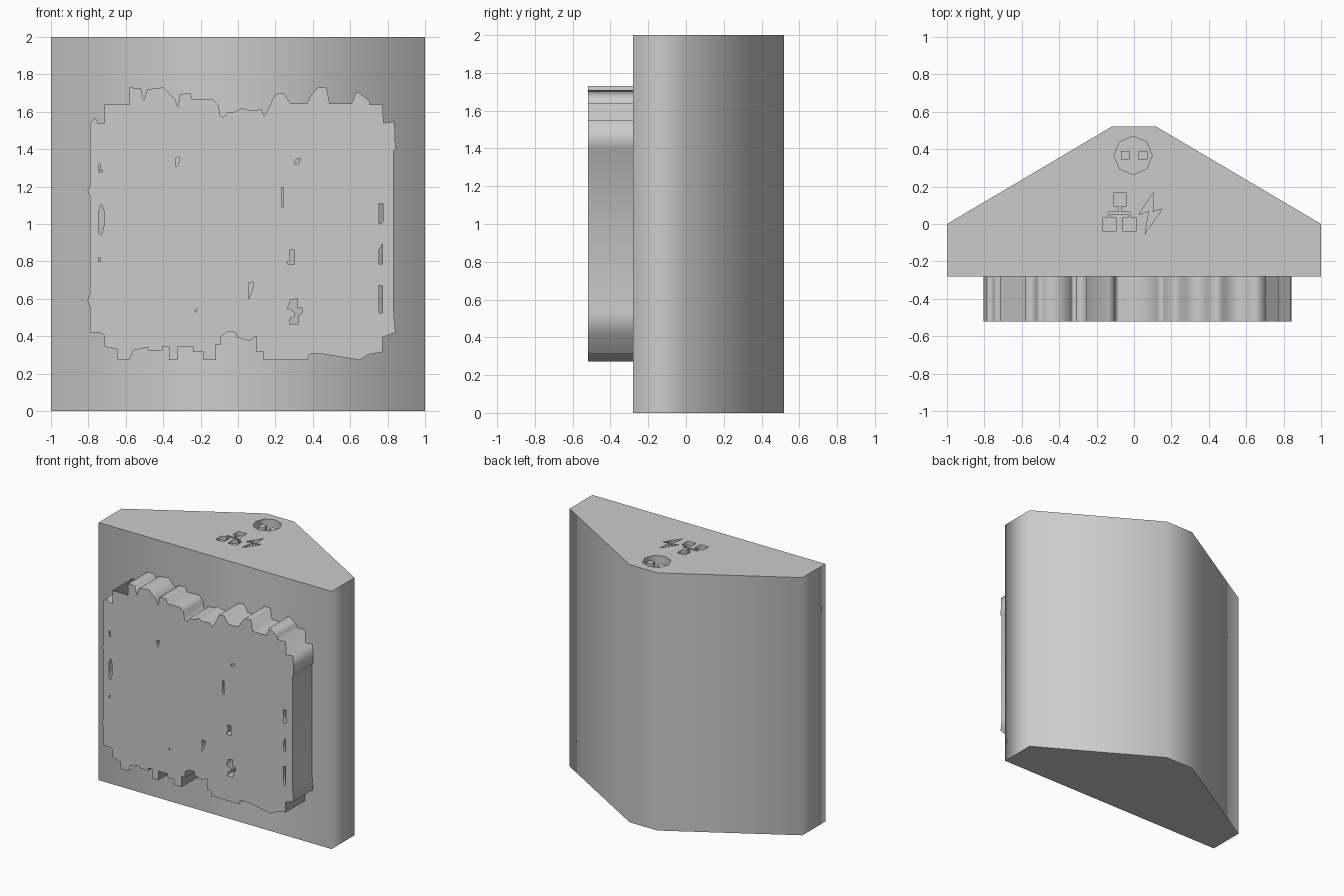
import bpy, math

grey = bpy.data.materials.new("mid_grey")
grey.diffuse_color = (0.6, 0.6, 0.6, 1)


def prism(name, loops, depth, location, upright=False):
    """Extrude flat outlines (inner loops become holes) to a solid mesh."""
    curve = bpy.data.curves.new(name, 'CURVE')
    curve.dimensions = '2D'
    curve.fill_mode = 'BOTH'
    curve.extrude = depth / 2
    for pts in loops:
        s = curve.splines.new('POLY')
        s.points.add(len(pts) - 1)
        for p, (x, y) in zip(s.points, pts):
            p.co = (x, y, 0, 1)
        s.use_cyclic_u = True
    tmp = bpy.data.objects.new(name + "_curve", curve)
    bpy.context.collection.objects.link(tmp)
    dg = bpy.context.evaluated_depsgraph_get()
    mesh = bpy.data.meshes.new_from_object(tmp.evaluated_get(dg))
    bpy.data.objects.remove(tmp)
    obj = bpy.data.objects.new(name, mesh)
    bpy.context.collection.objects.link(obj)
    obj.location = location
    if upright:
        obj.rotation_euler.x = math.pi / 2
    mesh.materials.clear()
    mesh.materials.append(grey)
    # weld the caps to the walls
    bpy.context.view_layer.objects.active = obj
    obj.select_set(True)
    bpy.ops.object.mode_set(mode='EDIT')
    bpy.ops.mesh.select_all(action='SELECT')
    bpy.ops.mesh.remove_doubles(threshold=0.00005)
    bpy.ops.mesh.normals_make_consistent(inside=False)
    bpy.ops.object.mode_set(mode='OBJECT')
    obj.select_set(False)
    return obj


def box(x0, x1, y0, y1):
    return [(x0, y0), (x1, y0), (x1, y1), (x0, y1)]


def cut(target, cutter):
    m = target.modifiers.new("cut", 'BOOLEAN')
    m.operation = 'DIFFERENCE'
    m.solver = 'EXACT'
    m.object = cutter
    cutter.hide_render = True
    cutter.hide_viewport = True


# Wedge-shaped housing
body = prism("housing", [[(-1, -0.28), (1, -0.28), (1, 0), (0.12, 0.52),
                          (-0.12, 0.52), (-1, 0)]], 2, (0, 0, 1))

# Octagonal socket with two pins
octagon = [(-0.005 + 0.102 * math.sin(k * math.pi / 4),
            0.367 + 0.102 * math.cos(k * math.pi / 4)) for k in range(8)]
cut(body, prism("socket_cutter", [octagon], 0.2, (0, 0, 2.0)))
for side, x in (("left", -0.07), ("right", 0.025)):
    prism("socket_pin_" + side, [box(x, x + 0.046, 0.345, 0.391)],
          0.09, (0, 0, 1.935))

# Engraved network symbol and bolt symbol
network = [(-0.165, -0.04), (-0.095, -0.04), (-0.095, 0.035), (-0.125, 0.035),
           (-0.125, 0.052), (-0.03, 0.052), (-0.03, 0.035), (-0.06, 0.035),
           (-0.06, -0.04), (0.01, -0.04), (0.01, 0.035), (-0.018, 0.035),
           (-0.018, 0.064), (-0.07, 0.064), (-0.07, 0.095), (-0.04, 0.095),
           (-0.04, 0.165), (-0.11, 0.165), (-0.11, 0.095), (-0.082, 0.095),
           (-0.082, 0.064), (-0.137, 0.064), (-0.137, 0.035), (-0.165, 0.035)]
bolt = [(0.105, 0.17), (0.025, 0.05), (0.08, 0.07), (0.06, -0.05),
        (0.15, 0.08), (0.1, 0.065)]
cut(body, prism("network_cutter", [network], 0.06, (0, 0, 2)))
cut(body, prism("bolt_cutter", [bolt], 0.06, (0, 0, 2)))

# Raised ragged plate on the front: upper edge left to right, then lower edge back
upper = [(-0.79, 0.42), (-0.792, 0.56), (-0.805, 0.59), (-0.79, 0.63), (-0.79, 1.15),
         (-0.805, 1.18), (-0.79, 1.2), (-0.79, 1.54), (-0.762, 1.57), (-0.75, 1.54),
         (-0.715, 1.54), (-0.715, 1.64), (-0.58, 1.64), (-0.58, 1.73), (-0.52, 1.725),
         (-0.505, 1.66), (-0.485, 1.72), (-0.4, 1.73), (-0.335, 1.665), (-0.322, 1.625),
         (-0.31, 1.695), (-0.255, 1.7), (-0.245, 1.665), (-0.135, 1.665), (-0.105, 1.635),
         (-0.095, 1.58), (-0.077, 1.57), (-0.055, 1.6), (-0.02, 1.6), (0.025, 1.62),
         (0.06, 1.607), (0.125, 1.612), (0.14, 1.58), (0.163, 1.617), (0.2, 1.695),
         (0.245, 1.7), (0.28, 1.645), (0.37, 1.645), (0.385, 1.68), (0.425, 1.73),
         (0.473, 1.73), (0.49, 1.645), (0.607, 1.645), (0.633, 1.71), (0.703, 1.66),
         (0.703, 1.64), (0.773, 1.64), (0.778, 1.54), (0.837, 1.547), (0.842, 1.4),
         (0.832, 1.39)]
lower = [(0.832, 0.53), (0.842, 0.42), (0.773, 0.395), (0.773, 0.315), (0.705, 0.305),
         (0.65, 0.273), (0.45, 0.305), (0.383, 0.305), (0.37, 0.273), (0.137, 0.273),
         (0.137, 0.315), (0.1, 0.315), (0.1, 0.4), (0.06, 0.375), (-0.01, 0.395),
         (-0.01, 0.42), (-0.055, 0.425), (-0.09, 0.4), (-0.09, 0.355), (-0.12, 0.355),
         (-0.12, 0.273), (-0.185, 0.273), (-0.185, 0.315), (-0.24, 0.315), (-0.24, 0.345),
         (-0.32, 0.345), (-0.32, 0.273), (-0.37, 0.273), (-0.37, 0.345), (-0.405, 0.345),
         (-0.405, 0.325), (-0.48, 0.325), (-0.485, 0.34), (-0.56, 0.325), (-0.58, 0.275),
         (-0.645, 0.275), (-0.645, 0.33), (-0.715, 0.345), (-0.715, 0.405), (-0.74, 0.42)]

# Small gaps in the plate
gaps = [
    [(-0.73, 1.11), (-0.717, 1.07), (-0.717, 0.99), (-0.73, 0.94), (-0.745, 0.95), (-0.745, 1.07)],
    box(-0.743, -0.735, 1.29, 1.32), box(-0.745, -0.725, 1.277, 1.285),
    box(-0.745, -0.735, 0.8, 0.82),
    [(-0.335, 1.35), (-0.313, 1.36), (-0.318, 1.32), (-0.33, 1.305)],
    [(0.307, 1.345), (0.334, 1.35), (0.324, 1.322), (0.302, 1.322)],
    box(0.232, 0.243, 1.09, 1.195),
    [(0.753, 1.11), (0.775, 1.11), (0.775, 1.01), (0.755, 1.0)],
    [(0.753, 0.86), (0.773, 0.895), (0.773, 0.785), (0.753, 0.785)],
    box(0.753, 0.773, 0.525, 0.67),
    [(0.275, 0.862), (0.302, 0.862), (0.302, 0.787), (0.265, 0.787), (0.265, 0.8), (0.28, 0.81)],
    [(0.056, 0.685), (0.083, 0.69), (0.078, 0.653), (0.056, 0.595)],
    [(0.281, 0.595), (0.318, 0.6), (0.318, 0.55), (0.345, 0.55), (0.34, 0.52), (0.323, 0.514),
     (0.323, 0.466), (0.275, 0.466), (0.281, 0.5), (0.302, 0.503), (0.302, 0.53), (0.265, 0.55)],
    [(-0.233, 0.535), (-0.218, 0.552), (-0.223, 0.53)],
]
prism("front_relief_plate", [upper + lower] + gaps, 0.24, (0, -0.4, 0), upright=True)
